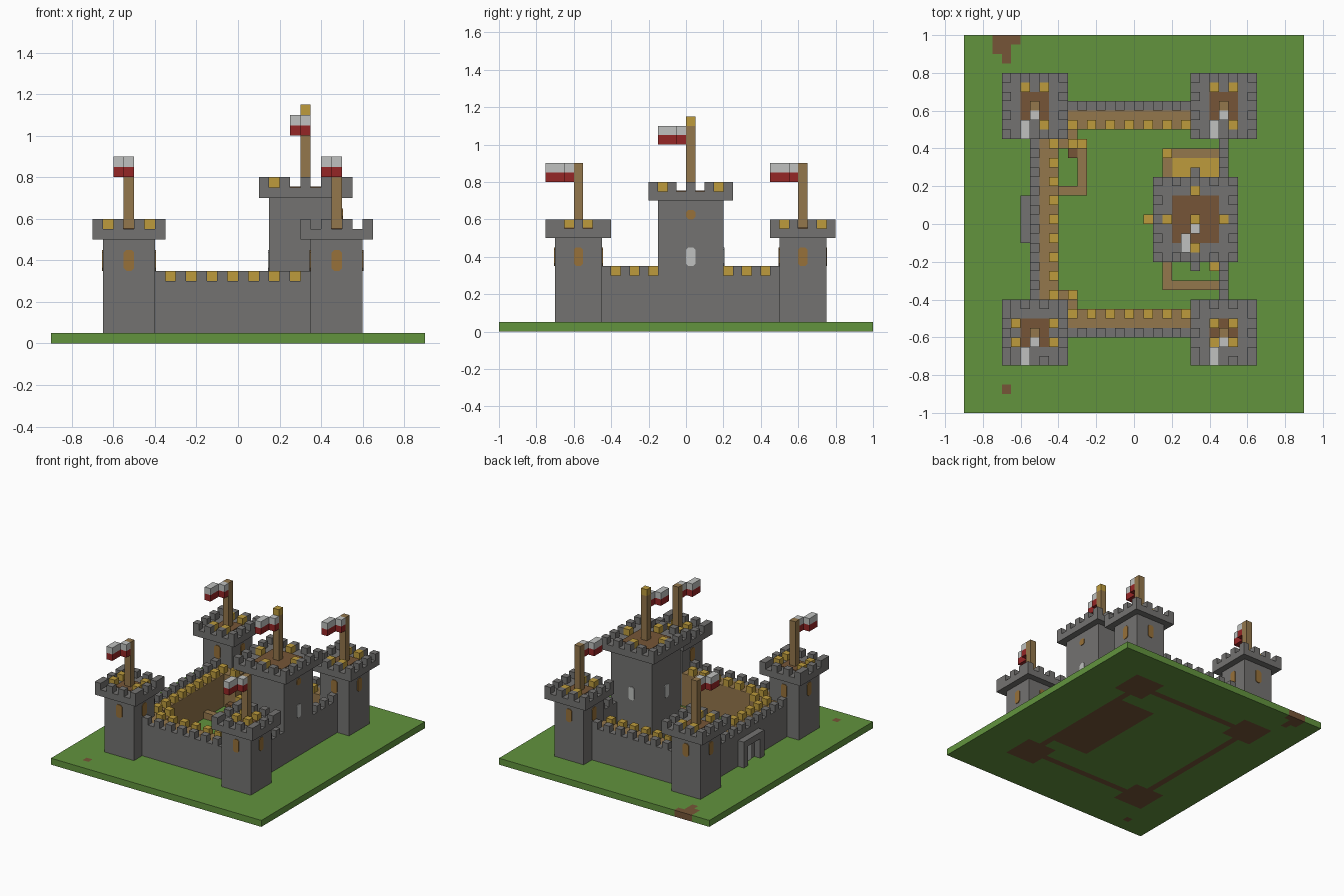
import bpy
import bmesh
import math
from mathutils import Matrix, Vector

V = 0.05  # block size; all positions below are in blocks

cube = bpy.data.objects.get("Cube")
if cube:
    bpy.data.objects.remove(cube, do_unlink=True)


def material(name, rgb):
    mat = bpy.data.materials.new(name)
    mat.use_nodes = True
    colour = [(c / 255) ** 2.2 for c in rgb] + [1]
    mat.diffuse_color = colour
    mat.node_tree.nodes["Principled BSDF"].inputs["Base Color"].default_value = colour
    return mat


STONE = material("stone grey", (115, 114, 112))
GRASS = material("grass green", (98, 146, 64))
DIRT = material("dirt brown", (117, 86, 58))
WOOD = material("wood brown", (146, 118, 77))
GOLD = material("straw gold", (188, 154, 63))
AMBER = material("window amber", (150, 112, 60))
PALE = material("pale grey", (190, 192, 190))
RED = material("flag red", (148, 42, 42))


def finish(name, bm, *mats):
    bmesh.ops.recalc_face_normals(bm, faces=bm.faces)
    mesh = bpy.data.meshes.new(name)
    bm.to_mesh(mesh)
    bm.free()
    for m in mats:
        mesh.materials.append(m)
    obj = bpy.data.objects.new(name, mesh)
    bpy.context.collection.objects.link(obj)
    return obj


def blocks(name, mat, boxes):
    """One object from boxes given as (x, y, z, width, depth, height)."""
    bm = bmesh.new()
    for x, y, z, w, d, h in boxes:
        place = Matrix.Translation(Vector((x + w / 2, y + d / 2, z + h / 2)) * V)
        bmesh.ops.create_cube(bm, size=V, matrix=place @ Matrix.Diagonal((w, d, h, 1)))
    return finish(name, bm, mat)


def window(name, mat, cx, cy, half, side, z, height):
    """Thin plate with clipped corners on one side of a square tower."""
    c = 0.25
    outline = [(c - .5, 0), (.5 - c, 0), (.5, c), (.5, height - c),
               (.5 - c, height), (c - .5, height), (-.5, height - c), (-.5, c)]
    bm = bmesh.new()
    face = bm.faces.new([bm.verts.new((a, -half, b)) for a, b in outline])
    new = bmesh.ops.extrude_face_region(bm, geom=[face], use_keep_orig=True)["geom"]
    verts = [v for v in new if isinstance(v, bmesh.types.BMVert)]
    bmesh.ops.translate(bm, vec=(0, -0.1, 0), verts=verts)
    bm.transform(Matrix.Scale(V, 4) @ Matrix.Translation((cx + .5, cy + .5, z))
                 @ Matrix.Rotation(side * math.pi / 2, 4, "Z"))
    finish(name, bm, mat)


def flag(name, cx, cy, base, top, flag_z):
    blocks(name + "_pole", WOOD, [(cx, cy, base, 1, 1, top - base)])
    for part, mat, z in (("red", RED, flag_z), ("pale", PALE, flag_z + 1)):
        blocks(f"{name}_flag_{part}", mat,
               [(cx, cy - 1, z, 1, 1, 1), (cx - 1, cy - 3, z, 1, 2, 1)])


def tower(name, cx, cy, half, top, x_merlons, y_merlons, crates):
    """Square tower centred on block cx, cy with an overhanging battlement."""
    w, r = 2 * half + 1, half + 1
    blocks(name + "_body", STONE, [(cx - half, cy - half, 1, w, w, top - 1)])
    blocks(name + "_cap", STONE, [(cx - r, cy - r, top, w + 2, w + 2, 1)])
    cells = {(dx, s * r) for dx in x_merlons for s in (-1, 1)}
    cells |= {(s * r, dy) for dy in y_merlons for s in (-1, 1)}
    blocks(name + "_merlons", STONE,
           [(cx + dx, cy + dy, top + 1, 1, 1, 1) for dx, dy in sorted(cells)])
    blocks(name + "_roof_floor", DIRT,
           [(cx - half + 1, cy - half + 1, top + 1, w - 2, w - 2, 0.1)])
    blocks(name + "_crates", GOLD,
           [(cx + dx, cy + dy, top + 1, 1, 1, 1) for dx, dy in crates])


# Ground slab with bare patches, and foundations showing underneath
def patch(i, j):
    return ((j == 19 and -15 <= i < -12) or (j == 18 and -15 <= i < -13)
            or (j == 17 and i == -14) or (i, j) == (-14, -18))


def foundation(i, j):
    corner = (-13 <= i < -8 or 7 <= i < 12) and (-14 <= j < -9 or 10 <= j < 15)
    wall = (i in (-11, 9) and -10 < j < 11) or (j in (-12, 12) and -9 < i < 8)
    return corner or wall or (3 <= i < 10 and -7 <= j < 8)


bm = bmesh.new()
bmesh.ops.create_grid(bm, x_segments=36, y_segments=40, size=1,
                      matrix=Matrix.Diagonal((0.9, 1, 1, 1)))
new = bmesh.ops.extrude_face_region(bm, geom=bm.faces[:], use_keep_orig=True)["geom"]
bmesh.ops.translate(bm, vec=(0, 0, V), verts=[v for v in new if isinstance(v, bmesh.types.BMVert)])
for f in bm.faces:
    p = f.calc_center_median()
    i, j = math.floor(p.x * 0.999 / V), math.floor(p.y * 0.999 / V)
    f.material_index = int(patch(i, j) or (p.z < 0.01 and foundation(i, j)))
finish("ground", bm, GRASS, DIRT)

# Corner towers: centre block, crate offsets and side merlons
EVEN = (-3, -1, 1, 3)
PAIRED = (-3, -2, 0, 2, 3)
corners = {
    "front_right_tower": (-11, -12, 2, 1, PAIRED),
    "front_left_tower": (9, -12, 1, 1, PAIRED),
    "back_right_tower": (-11, 12, 1, 2, EVEN),
    "back_left_tower": (9, 12, 1, 2, EVEN),
}
for name, (cx, cy, gx, gy, side_merlons) in corners.items():
    crates = [(sx * gx, sy * gy) for sx in (-1, 1) for sy in (-1, 1)]
    tower(name, cx, cy, 2, 10, EVEN, side_merlons, crates)
    flag(name, cx, cy, 11, 18, 16)
    for side in range(4):
        window(f"{name}_window_{side}", AMBER, cx, cy, 2.5, side, 7, 2)

# Keep
KEEP = (-4, -2, 0, 2, 4)
tower("keep", 6, 0, 3, 14, KEEP, KEEP, [(-3, 0), (3, 0), (0, -3), (0, 3)])
flag("keep", 6, 0, 15, 22, 20)
blocks("keep_pole_tip", GOLD, [(6, 0, 22, 1, 1, 1)])
for side in (1, 2, 3):
    window(f"keep_window_{side}", PALE, 6, 0, 3.5, side, 7, 2)
window("keep_upper_window", AMBER, 6, 0, 3.5, 1, 12, 1)

# Curtain walls with merlons
blocks("front_wall", STONE, [(-8, -12, 1, 15, 1, 5)])
blocks("back_wall", STONE, [(-8, 12, 1, 15, 1, 5)])
blocks("right_wall", STONE, [(-11, -9, 1, 1, 19, 5)])
blocks("left_wall", STONE, [(9, -9, 1, 1, 6, 5), (9, 4, 1, 1, 6, 5)])
blocks("cross_wall_merlons", STONE,
       [(x, y, 6, 1, 1, 1) for x in range(-8, 7, 2) for y in (-12, 12)])
blocks("side_wall_merlons", STONE,
       [(-11, y, 6, 1, 1, 1) for y in range(-9, 10, 2)]
       + [(9, y, 6, 1, 1, 1) for y in (-9, -7, -5, 5, 7, 9)])

# Wall walks with straw coloured rail posts
blocks("wall_walks", WOOD, [(-8, -11, 1, 15, 2, 5), (-8, 10, 1, 15, 2, 5),
                            (-10, -9, 1, 2, 19, 5)])
blocks("cross_walk_posts", GOLD,
       [(x, y, 6, 1, 1, 1) for x in range(-7, 6, 2) for y in (-10, 10)])
blocks("side_walk_posts", GOLD, [(-9, y, 6, 1, 1, 1) for y in range(-8, 9, 2)])
blocks("corner_steps", WOOD, [(-8, -9, 1, 2, 2, 5), (-8, 8, 1, 2, 2, 5)])
blocks("corner_step_posts", GOLD, [(-7, -8, 6, 1, 1, 1), (-7, 8, 6, 1, 1, 1)])

# Gate on the right wall
blocks("gate_pillars", STONE, [(-12, -2, 1, 1, 1, 4), (-12, 2, 1, 1, 1, 4)])
blocks("gate_lintel", STONE, [(-12, -2, 4, 1, 5, 1)])
blocks("gate_door", PALE, [(-11.1, 0, 1, 0.1, 1, 3)])

# Courtyard pens and sheds
blocks("pen_rails", WOOD, [(-6, 3, 1, 1, 6, 1), (-8, 3, 1, 2, 1, 1)])
blocks("pen_post", GOLD, [(-6, 8, 2, 1, 1, 1)])
blocks("pen_trough", DIRT, [(-7, 7, 1, 1, 1, 1)])
blocks("front_yard_rails", WOOD, [(3, -7, 1, 1, 4, 1), (4, -7, 1, 5, 1, 1)])
blocks("back_yard_rails", WOOD, [(3, 4, 1, 1, 4, 1), (4, 7, 1, 5, 1, 1)])
blocks("hay_floor", GOLD, [(4, 4, 1, 5, 3, 1)])
blocks("yard_posts", GOLD, [(3, 7, 2, 1, 1, 1), (8, -5, 1, 1, 1, 2), (1, 0, 1, 1, 1, 2)])
blocks("keep_door_steps", STONE, [(6, -5, 1, 1, 2, 2), (6, 4, 1, 1, 2, 2)])
